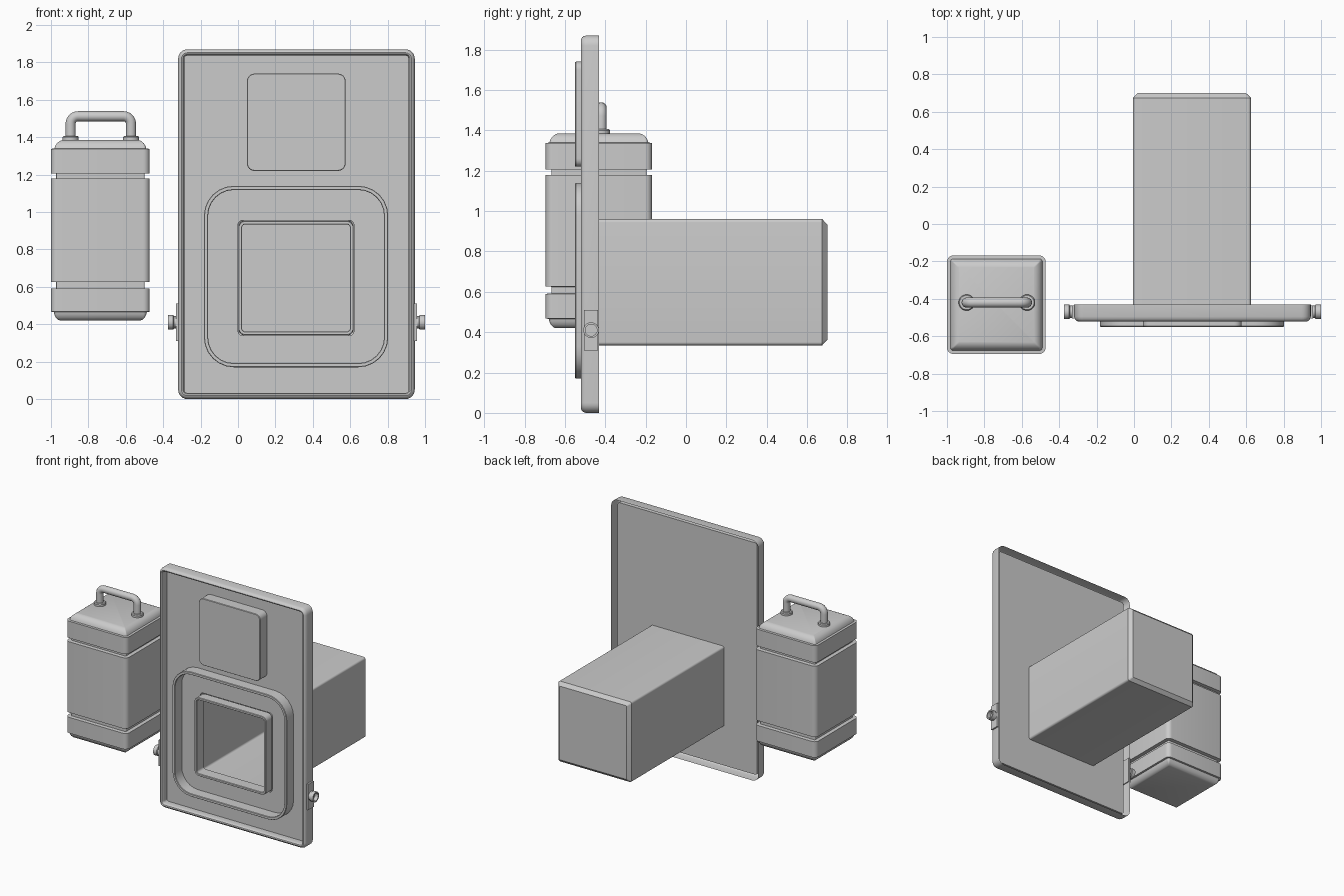
import bpy, bmesh, math
from mathutils import Vector

if "Cube" in bpy.data.objects:
    bpy.data.objects.remove(bpy.data.objects["Cube"])


def section(box, r, inset, depth, axis):
    """Rounded rectangle loop lying across the given axis."""
    a0, a1, b0, b1 = box
    a0, a1, b0, b1 = a0 + inset, a1 - inset, b0 + inset, b1 - inset
    r = max(r - inset, 0.006)
    pts = []
    for k, (a, b) in enumerate([(a1 - r, b1 - r), (a0 + r, b1 - r), (a0 + r, b0 + r), (a1 - r, b0 + r)]):
        for i in range(7):
            t = math.radians(90 * k + 15 * i)
            u, v = a + r * math.cos(t), b + r * math.sin(t)
            pts.append((u, depth, v) if axis == 'Y' else (u, v, depth))
    return pts


def circle(a, b, r, depth, axis, n=24):
    pts = []
    for i in range(n):
        t = 2 * math.pi * i / n
        u, v = a + r * math.cos(t), b + r * math.sin(t)
        pts.append((depth, u, v) if axis == 'X' else (u, v, depth))
    return pts


def loft(name, loops, cap_start=False, cap_end=False):
    bm = bmesh.new()
    rings = [[bm.verts.new(p) for p in loop] for loop in loops]
    for r0, r1 in zip(rings, rings[1:]):
        n = len(r0)
        for i in range(n):
            bm.faces.new((r0[i], r0[(i + 1) % n], r1[(i + 1) % n], r1[i]))
    if cap_start:
        bm.faces.new(rings[0])
    if cap_end:
        bm.faces.new(rings[-1])
    bmesh.ops.recalc_face_normals(bm, faces=bm.faces[:])
    me = bpy.data.meshes.new(name)
    bm.to_mesh(me)
    bm.free()
    ob = bpy.data.objects.new(name, me)
    bpy.context.collection.objects.link(ob)
    bpy.ops.object.select_all(action='DESELECT')
    ob.select_set(True)
    bpy.context.view_layer.objects.active = ob
    bpy.ops.object.shade_smooth_by_angle(angle=math.radians(32))
    return ob


def rounded_loft(name, box, r, profile, axis='Y', extra=(), **caps):
    loops = [section(box, r, i, d, axis) for i, d in profile] + list(extra)
    return loft(name, loops, **caps)


PANEL_Y = -0.463
duct_box = (-0.005, 0.625, 0.335, 0.96)

# pressed front panel: open back, beaded rim, hole for the duct
rounded_loft("front_panel", (-0.32, 0.945, 0.0, 1.87), 0.05,
             [(0, -0.43), (0, -0.495), (0.004, -0.508), (0.01, -0.516), (0.018, -0.52),
              (0.026, -0.517), (0.031, -0.508), (0.033, -0.495), (0.033, PANEL_Y)],
             extra=[section(duct_box, 0.03, 0.005, PANEL_Y, 'Y')])

# raised plate above the opening
rounded_loft("upper_plate", (0.048, 0.575, 1.22, 1.74), 0.04,
             [(0, PANEL_Y), (0, -0.546), (0.003, -0.55)], cap_end=True)

# raised lip around the opening
rounded_loft("opening_surround", (-0.182, 0.803, 0.17, 1.14), 0.16,
             [(0, PANEL_Y), (0, -0.546), (0.003, -0.55), (0.019, -0.55), (0.022, -0.546), (0.022, PANEL_Y)])

# hollow duct with a projecting lip at the mouth
rounded_loft("duct", duct_box, 0.016,
             [(0.026, 0.70), (0, 0.675), (0, PANEL_Y)], cap_start=True)
rounded_loft("duct_mouth", duct_box, 0.045,
             [(0.007, PANEL_Y), (0.007, -0.536), (0.01, -0.54), (0.023, -0.54), (0.026, -0.536),
              (0.026, -0.45), (0.004, -0.45)])

# side fittings: backing plate plus hollow stud, mirrored about the panel centre
MID = 0.3125
for side, s in (("left", -1), ("right", 1)):
    x = [MID + s * d for d in (0.625, 0.645, 0.655, 0.659, 0.6875)]
    plate = [[(d, y, z) for y, z in ((-0.505, 0.31), (-0.435, 0.31), (-0.435, 0.51), (-0.505, 0.51))]
             for d in (x[0], x[1])]
    loft(side + "_fitting_plate", plate, True, True)
    prof = [(0.033, x[0]), (0.033, x[2]), (0.039, x[3]), (0.039, x[4]), (0.029, x[4]), (0.029, x[3])]
    loft(side + "_fitting_stud", [circle(-0.47, 0.41, r, d, 'X') for r, d in prof], True, True)

# canister body with two grooves, domed top and rounded base
rounded_loft("canister", (-1.0, -0.472, -0.695, -0.168), 0.035,
             [(0.05, 0.42), (0.038, 0.424), (0.026, 0.436), (0.018, 0.452), (0.015, 0.466),
              (0, 0.467), (0, 0.59), (0.028, 0.592), (0.028, 0.625), (0, 0.627), (0, 1.178),
              (0.028, 1.18), (0.028, 1.205), (0, 1.207), (0, 1.338), (0.018, 1.339), (0.022, 1.352),
              (0.032, 1.368), (0.047, 1.38), (0.062, 1.385)],
             axis='Z', cap_start=True, cap_end=True)

# carrying handle: swept round bar with collars at its feet
HY = -0.42
X0, X1, ZT, BEND, TUBE = -0.895, -0.572, 1.512, 0.04, 0.027
path = [(X0, 1.37, 90)]
for i in range(7):
    t = math.radians(180 - 15 * i)
    path.append((X0 + BEND + BEND * math.cos(t), ZT - BEND + BEND * math.sin(t), 90 - 15 * i))
path += [(X0 + X1 - x, z, -a) for x, z, a in reversed(path)]
loops = []
for x, z, a in path:
    a = math.radians(a)
    normal = Vector((-math.sin(a), 0, math.cos(a)))
    loops.append([Vector((x, HY, z)) + TUBE * (math.cos(t) * normal + math.sin(t) * Vector((0, 1, 0)))
                  for t in [2 * math.pi * k / 16 for k in range(16)]])
loft("handle", loops, True, True)
for side, x in (("left", X0), ("right", X1)):
    prof = [(0.043, 1.37), (0.043, 1.40), (0.038, 1.406), (0.02, 1.406)]
    loft(side + "_handle_collar", [circle(x, HY, r, d, 'Z') for r, d in prof], True, True)
